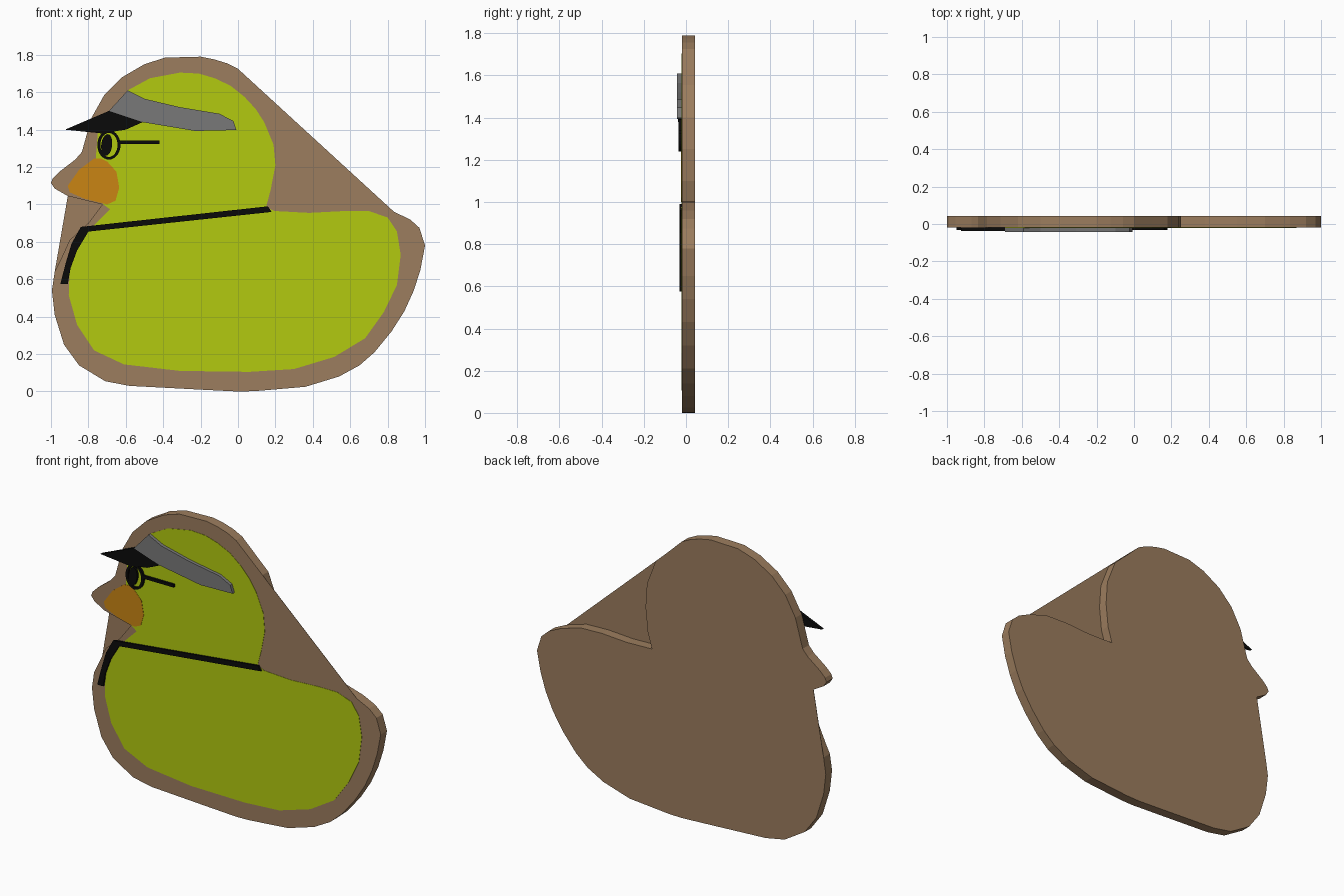
import bpy, bmesh, math


def material(name, rgb):
    m = bpy.data.materials.new(name)
    m.diffuse_color = (*rgb, 1)
    return m


brown = material("brown", (0.332, 0.205, 0.112))
lime = material("lime_yellow", (0.445, 0.591, 0.005))
orange = material("orange", (0.59, 0.235, 0.007))
grey = material("grey", (0.19, 0.19, 0.19))
black = material("black", (0.003, 0.003, 0.003))

FRONT, BACK = -0.02, 0.042   # faces of the backing board


def finish(name, bm, mat):
    bmesh.ops.recalc_face_normals(bm, faces=bm.faces)
    me = bpy.data.meshes.new(name)
    bm.to_mesh(me)
    bm.free()
    me.materials.append(mat)
    ob = bpy.data.objects.new(name, me)
    bpy.context.collection.objects.link(ob)
    return ob


def slab(name, pts, y0, y1, mat):
    """Flat outline in x/z, extruded from y0 to y1."""
    bm = bmesh.new()
    a = [bm.verts.new((x, y0, z)) for x, z in pts]
    b = [bm.verts.new((x, y1, z)) for x, z in pts]
    bm.faces.new(a)
    bm.faces.new(b[::-1])
    n = len(pts)
    for i in range(n):
        j = (i + 1) % n
        bm.faces.new((a[j], a[i], b[i], b[j]))
    return finish(name, bm, mat)


def ellipse(cx, cz, rx, rz, tilt=0.0, n=32):
    c, s = math.cos(tilt), math.sin(tilt)
    out = []
    for i in range(n):
        t = 2 * math.pi * i / n
        u, v = rx * math.cos(t), rz * math.sin(t)
        out.append((cx + u * c - v * s, cz + u * s + v * c))
    return out


def ring(name, outer, inner, y0, y1, mat):
    bm = bmesh.new()
    loops = [[bm.verts.new((x, y, z)) for x, z in p]
             for p, y in ((outer, y0), (outer, y1), (inner, y1), (inner, y0))]
    n = len(outer)
    for k in range(4):
        p, q = loops[k], loops[(k + 1) % 4]
        for i in range(n):
            j = (i + 1) % n
            bm.faces.new((p[i], p[j], q[j], q[i]))
    return finish(name, bm, mat)


# Backing board, in four runs so that the webs can reuse the notches
lower = [(-.98, .64), (-.995, .54), (-.98, .41), (-.93, .25), (-.85, .14), (-.71, .055),
         (-.58, .03), (-.2, .01), (0, 0), (.09, .002), (.36, .025), (.54, .08),
         (.65, .14), (.73, .21), (.82, .32), (.89, .43), (.94, .54), (.975, .65),
         (1, .78), (.97, .875), (.92, .92)]
tail_notch = [(.835, .96), (.7, 1.0), (.55, 1.005), (.38, .995), (.205, 1.0), (.235, 1.1),
              (.25, 1.25), (.24, 1.4), (.18, 1.555), (.1, 1.63), (0, 1.725)]
head = [(-.06, 1.755), (-.125, 1.775), (-.2, 1.79), (-.39, 1.785), (-.5, 1.75),
        (-.62, 1.68), (-.715, 1.585), (-.785, 1.46), (-.81, 1.37), (-.835, 1.28),
        (-.87, 1.24), (-.955, 1.175), (-.99, 1.14), (-1, 1.115), (-.98, 1.085)]
chin_notch = [(-.91, 1.045), (-.725, 1.0), (-.8, .9), (-.9, .81), (-.95, .7), (-.98, .64)]
slab("backing_board", lower + tail_notch + head + chin_notch[:-1], FRONT, BACK, brown)

# Thin webs closing the notches: flush with the front at the tail, with the back at the chin
slab("tail_web", tail_notch, FRONT, FRONT + 0.002, brown)
slab("chin_web", chin_notch, BACK - 0.002, BACK, brown)

# Bird body and head face
body = [(-.31, 1.705), (-.21, 1.7), (-.125, 1.675), (-.04, 1.635), (.035, 1.575), (.095, 1.51),
        (.14, 1.44), (.19, 1.32), (.2, 1.21), (.175, 1.08), (.15, .985), (.195, .965),
        (.38, .955), (.57, .965), (.7, .965), (.8, .93), (.85, .855), (.87, .73),
        (.85, .57), (.78, .425), (.68, .285), (.515, .185), (.3, .12), (.06, .105),
        (-.31, .11), (-.61, .145), (-.77, .22), (-.86, .355), (-.905, .515), (-.9, .65),
        (-.875, .755), (-.805, .855), (-.685, .975), (-.72, 1.0), (-.75, 1.1),
        (-.76, 1.25), (-.75, 1.38), (-.69, 1.5), (-.59, 1.61), (-.47, 1.675)]
slab("bird_face", body, FRONT - 0.002, FRONT + 0.001, lime)

# Beak
beak = [(-.91, 1.1), (-.85, 1.185), (-.77, 1.245), (-.735, 1.247), (-.7, 1.23), (-.65, 1.175),
        (-.635, 1.09), (-.655, 1.02), (-.7, 1.0), (-.82, 1.03), (-.9, 1.065)]
slab("beak", beak, FRONT - 0.004, FRONT + 0.001, orange)

# Neck strap
strap = [(-.95, .575), (-.92, .69), (-.89, .79), (-.84, .88), (.16, .99), (.18, .96),
         (-.8, .855), (-.86, .755), (-.895, .66), (-.91, .575)]
slab("neck_strap", strap, -0.032, FRONT, black)

# Cap visor and band
slab("visor", [(-.925, 1.4), (-.69, 1.5), (-.51, 1.44), (-.6, 1.4), (-.73, 1.38)],
     -0.038, FRONT, black)
band = [(-.69, 1.5), (-.59, 1.61), (-.5, 1.565), (-.31, 1.52), (-.1, 1.485), (-.025, 1.447),
        (-.008, 1.398), (-.23, 1.393), (-.51, 1.44)]
slab("cap_band", band, -0.042, FRONT, grey)

# Glasses and pupil
ring("glasses_rim", ellipse(-.69, 1.318, .062, .078), ellipse(-.69, 1.318, .046, .064),
     -0.036, FRONT, black)
slab("pupil", ellipse(-.702, 1.318, .029, .058, -0.12), -0.036, FRONT, black)
slab("glasses_arm", [(-.632, 1.324), (-.42, 1.324), (-.42, 1.342), (-.632, 1.342)],
     -0.036, FRONT, black)
